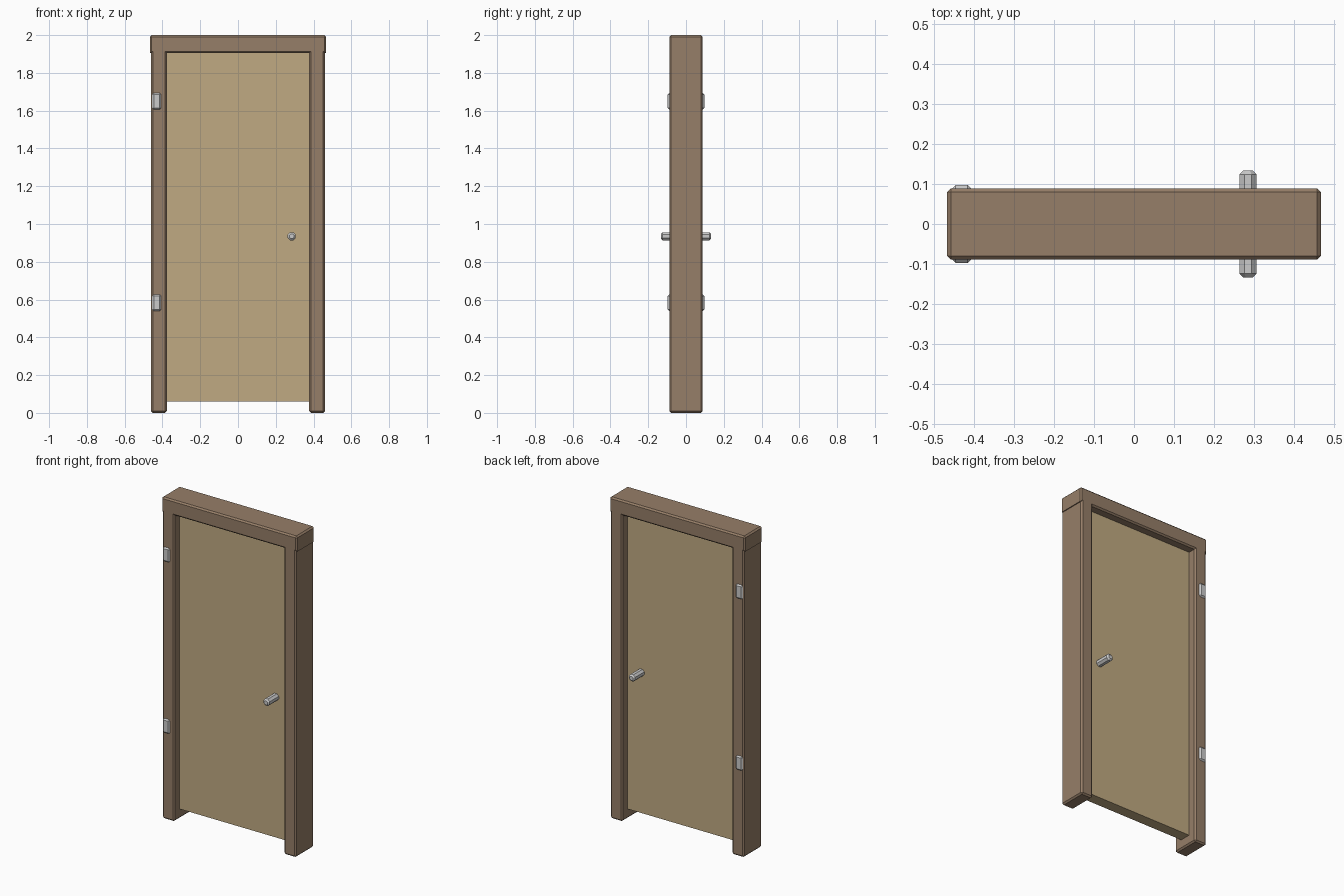
import bpy, bmesh, math
from mathutils import Matrix

if "Cube" in bpy.data.objects:
    bpy.data.objects.remove(bpy.data.objects["Cube"])


def material(name, rgb):
    m = bpy.data.materials.new(name)
    m.diffuse_color = (*rgb, 1)
    m.use_nodes = True
    m.node_tree.nodes["Principled BSDF"].inputs["Base Color"].default_value = m.diffuse_color
    return m


def finish(name, bm, mat=None):
    bmesh.ops.recalc_face_normals(bm, faces=bm.faces)
    me = bpy.data.meshes.new(name)
    bm.to_mesh(me)
    bm.free()
    ob = bpy.data.objects.new(name, me)
    bpy.context.collection.objects.link(ob)
    if mat:
        me.materials.append(mat)
    return ob


def chamfer(bm, edges, width):
    bmesh.ops.bevel(bm, geom=edges, offset=width, offset_type='OFFSET', segments=1,
                    profile=0.5, affect='EDGES', clamp_overlap=False)


def box(size, centre):
    bm = bmesh.new()
    bmesh.ops.create_cube(bm, size=1, matrix=Matrix.Translation(centre) @ Matrix.Diagonal((*size, 1)))
    return bm


frame_brown = material("frame_brown", (0.305, 0.209, 0.138))
door_tan = material("door_tan", (0.527, 0.402, 0.223))

# Door frame: one outline with a slightly overhanging lintel, extruded in y
HALF = 0.0885
right = [(0.377, 1.905), (0.377, 0), (0.46, 0), (0.46, 1.905), (0.466, 1.905), (0.466, 2.0)]
outline = right + [(-x, z) for x, z in reversed(right)]
bm = bmesh.new()
face = bm.faces.new([bm.verts.new((x, -HALF, z)) for x, z in outline])
ext = bmesh.ops.extrude_face_region(bm, geom=[face], use_keep_orig=True)
for v in ext["geom"]:
    if isinstance(v, bmesh.types.BMVert):
        v.co.y = HALF
bmesh.ops.recalc_face_normals(bm, faces=bm.faces)


def is_chamfered(e):
    a, b = (v.co for v in e.verts)
    across = abs(a.y - b.y) > 0.01
    return not across or a.z < 0.001 or a.z > 1.999


chamfer(bm, [e for e in bm.edges if is_chamfered(e)], 0.009)
finish("door_frame", bm, frame_brown)

# Door panel, recessed and raised off the floor
finish("door_panel", box((0.77, 0.07, 1.86), (0, 0, 0.06 + 0.93)), door_tan)

# Hinge plates on both faces of the left post
for level, z in (("lower", 0.583), ("upper", 1.65)):
    for side, s in (("front", -1), ("back", 1)):
        bm = box((0.048, 0.036, 0.09), (-0.43, s * 0.079, z))
        outer = [e for e in bm.edges if any(v.co.y * s > 0.09 for v in e.verts)]
        chamfer(bm, outer, 0.009)
        finish(f"{level}_hinge_{side}", bm)

# Octagonal door handle passing through the panel
bm = bmesh.new()
turn = Matrix.Rotation(math.radians(90), 4, 'X') @ Matrix.Rotation(math.radians(22.5), 4, 'Z')
bmesh.ops.create_cone(bm, cap_ends=True, segments=8, radius1=0.023, radius2=0.023, depth=0.266,
                      matrix=Matrix.Translation((0.284, 0, 0.935)) @ turn)
chamfer(bm, [e for e in bm.edges if abs(e.verts[0].co.y - e.verts[1].co.y) < 0.01], 0.009)
finish("door_handle", bm)
